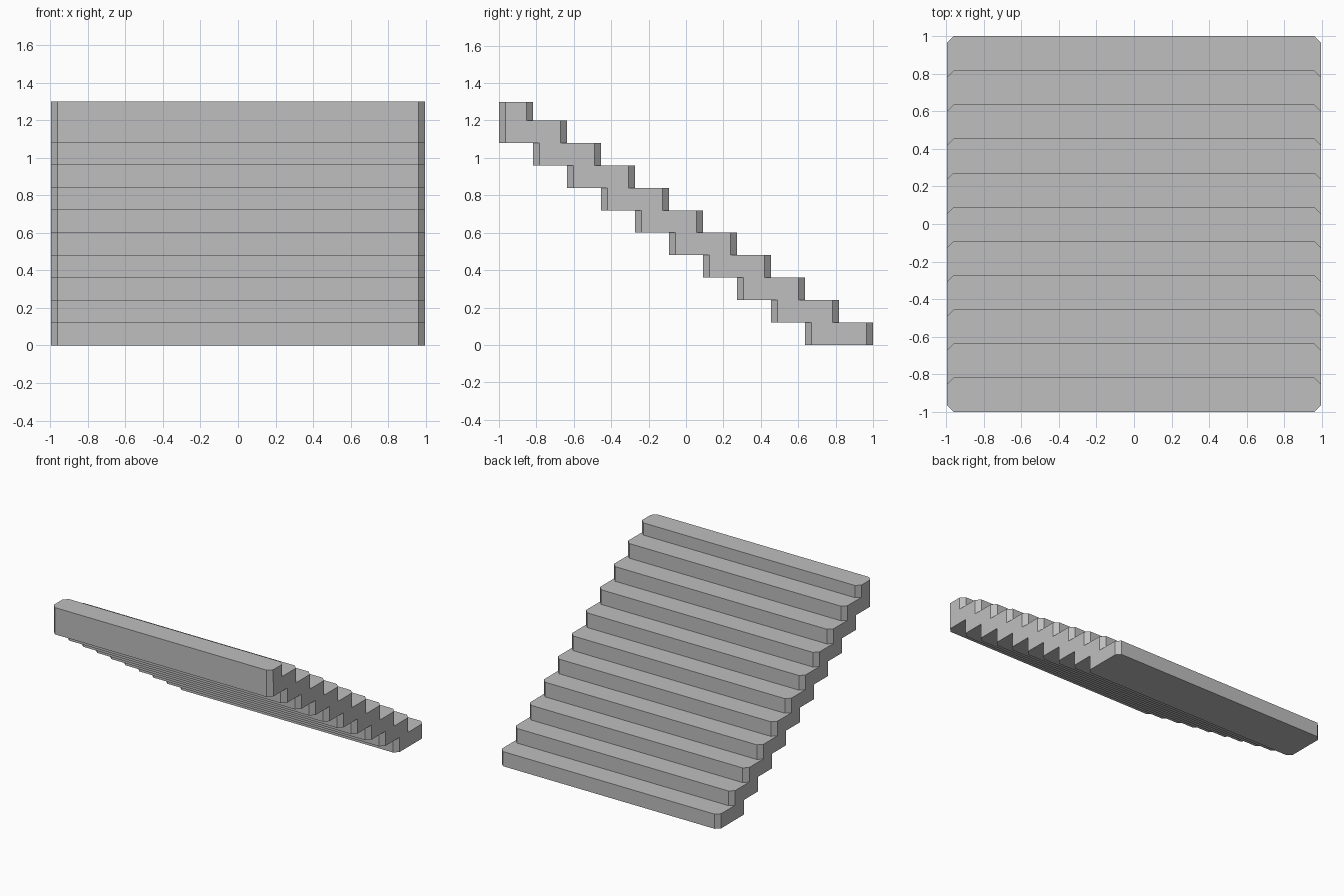
import bpy
import bmesh

if "Cube" in bpy.data.objects:
    bpy.data.objects.remove(bpy.data.objects["Cube"], do_unlink=True)

STEPS = 10
HALF_WIDTH = 0.995
RISE = 0.12
RUN = 0.1818
DEPTH = 0.363
CHAMFER = 0.035

stone = bpy.data.materials.new("grey stone")
stone.use_nodes = True
grey = (0.52, 0.52, 0.52, 1)
stone.diffuse_color = grey
stone.node_tree.nodes["Principled BSDF"].inputs["Base Color"].default_value = grey


def slab(name, front, back, bottom, height):
    """Block with its four upright corners cut off."""
    w, c = HALF_WIDTH, CHAMFER
    right_half = [(w - c, front), (w, front + c), (w, back - c), (w - c, back)]
    outline = right_half + [(-x, y) for x, y in reversed(right_half)]
    bm = bmesh.new()
    base = bm.faces.new([bm.verts.new((x, y, bottom)) for x, y in outline])
    top = bmesh.ops.extrude_face_region(bm, geom=[base], use_keep_orig=True)
    moved = [v for v in top["geom"] if isinstance(v, bmesh.types.BMVert)]
    bmesh.ops.translate(bm, verts=moved, vec=(0, 0, height))
    bmesh.ops.recalc_face_normals(bm, faces=bm.faces)
    mesh = bpy.data.meshes.new(name)
    bm.to_mesh(mesh)
    bm.free()
    mesh.materials.append(stone)
    obj = bpy.data.objects.new(name, mesh)
    bpy.context.collection.objects.link(obj)


# Overlapping treads climbing towards the front
for i in range(STEPS):
    back = 1 - i * RUN
    slab(f"step_{i + 1}", back - DEPTH, back, i * RISE, RISE)

# Shallow top step
slab("top_step", -1, 1 - STEPS * RUN, STEPS * RISE, 0.1)
